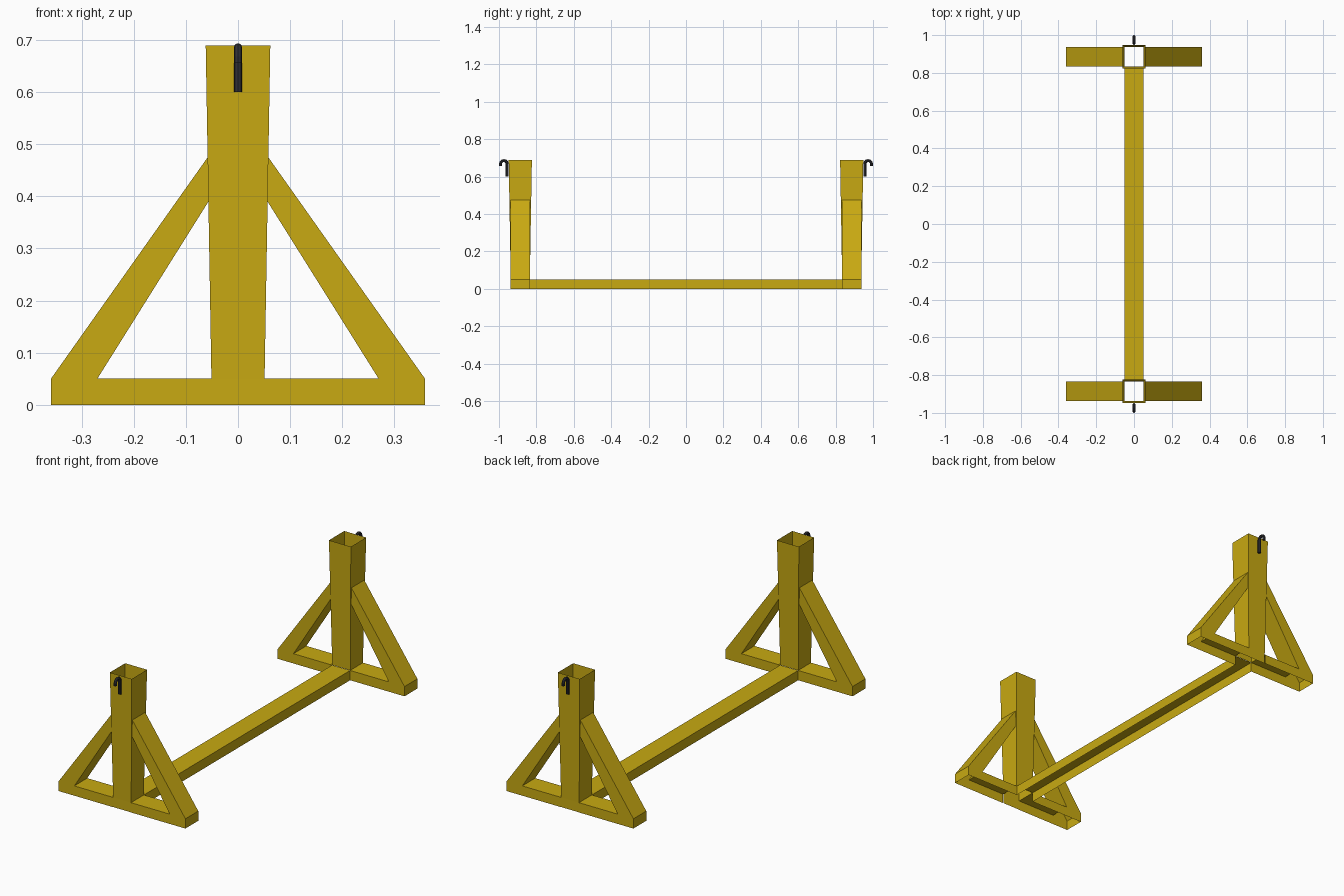
import bpy, bmesh, math
from mathutils import Vector

if "Cube" in bpy.data.objects:
    bpy.data.objects.remove(bpy.data.objects["Cube"])


def material(name, rgb):
    m = bpy.data.materials.new(name)
    m.diffuse_color = (*rgb, 1)
    m.use_nodes = True
    m.node_tree.nodes["Principled BSDF"].inputs["Base Color"].default_value = m.diffuse_color
    return m


YELLOW = material("yellow_paint", (0.58, 0.40, 0.006))
DARK = material("dark_steel", (0.03, 0.03, 0.037))

YC, HALF = 0.886, 0.052        # centre and half depth of each end frame
BASE_H, TOP_Z = 0.05, 0.69     # base height, post height
BOT_W, TOP_W = 0.051, 0.062    # post half widths at bottom and top


def sheet_object(name, faces, mat):
    """Open sheet-metal mesh from a few polygons."""
    bm = bmesh.new()
    for f in faces:
        bm.faces.new([bm.verts.new(p) for p in f])
    bmesh.ops.remove_doubles(bm, verts=bm.verts, dist=1e-5)
    bmesh.ops.recalc_face_normals(bm, faces=bm.faces)
    me = bpy.data.meshes.new(name)
    bm.to_mesh(me)
    bm.free()
    me.materials.append(mat)
    ob = bpy.data.objects.new(name, me)
    bpy.context.collection.objects.link(ob)
    return ob


def post(name, s):
    def ring(w, z):
        return [(a * w, s * YC + b * w, z) for a, b in ((-1, -1), (1, -1), (1, 1), (-1, 1))]
    lo, hi = ring(BOT_W, BASE_H), ring(TOP_W, TOP_Z)
    faces = [[lo[i], lo[(i + 1) % 4], hi[(i + 1) % 4], hi[i]] for i in range(4)]
    # outer foot of the post, the inner side stays open to the beam
    y = s * (YC + BOT_W)
    faces.append([(-BOT_W, y, 0), (BOT_W, y, 0), (BOT_W, y, BASE_H), (-BOT_W, y, BASE_H)])
    sheet_object(name, faces, YELLOW)


def foot_and_brace(name, s, side):
    # half of the A-shaped frame: hollow, open underneath
    a, b, c = (BOT_W, 0), (0.359, 0), (0.359, BASE_H)
    d, e = (0.27, BASE_H), (BOT_W, BASE_H)
    f, g = (0.0567, 0.39), (0.0582, 0.475)

    def at(p, k):
        return (side * p[0], s * YC + k * HALF, p[1])
    faces = [[at(p, k) for p in poly] for k in (-1, 1)
             for poly in ((a, b, c, d, e), (c, g, f, d))]
    for p, q in ((b, c), (c, g), (e, d), (d, f)):
        faces.append([at(p, -1), at(q, -1), at(q, 1), at(p, 1)])
    sheet_object(name, faces, YELLOW)


def hook(name, s):
    # cane-shaped rod swept along a path in the y-z plane
    y0, r, zc, rad, n = 0.956, 0.018, 0.668, 0.008, 8
    path = [(y0, 0.60)]
    path += [(y0 + r - r * math.cos(t * math.pi / 6), zc + r * math.sin(t * math.pi / 6))
             for t in range(7)]
    path.append((y0 + 2 * r, 0.656))
    pts = [Vector((0, s * y, z)) for y, z in path]
    rings = []
    for i, p in enumerate(pts):
        t = (pts[min(i + 1, len(pts) - 1)] - pts[max(i - 1, 0)]).normalized()
        u = Vector((1, 0, 0))
        v = t.cross(u)
        rings.append([p + rad * (u * math.cos(k * math.tau / n) + v * math.sin(k * math.tau / n))
                      for k in range(n)])
    faces = [rings[0], rings[-1]]
    for A, B in zip(rings, rings[1:]):
        faces += [[A[k], A[(k + 1) % n], B[(k + 1) % n], B[k]] for k in range(n)]
    sheet_object(name, faces, DARK)


# two end frames
for s, end in ((-1, "front"), (1, "back")):
    post(end + "_post", s)
    hook(end + "_hook", s)
    for side, lr in ((-1, "left"), (1, "right")):
        foot_and_brace(f"{end}_{lr}_foot_and_brace", s, side)

# connecting beam: channel open underneath
w, L = BOT_W, YC - HALF
section = [(-w, 0), (-w, BASE_H), (w, BASE_H), (w, 0)]
sheet_object("connecting_beam",
             [[(p[0], -L, p[1]), (q[0], -L, q[1]), (q[0], L, q[1]), (p[0], L, p[1])]
              for p, q in zip(section, section[1:])], YELLOW)
